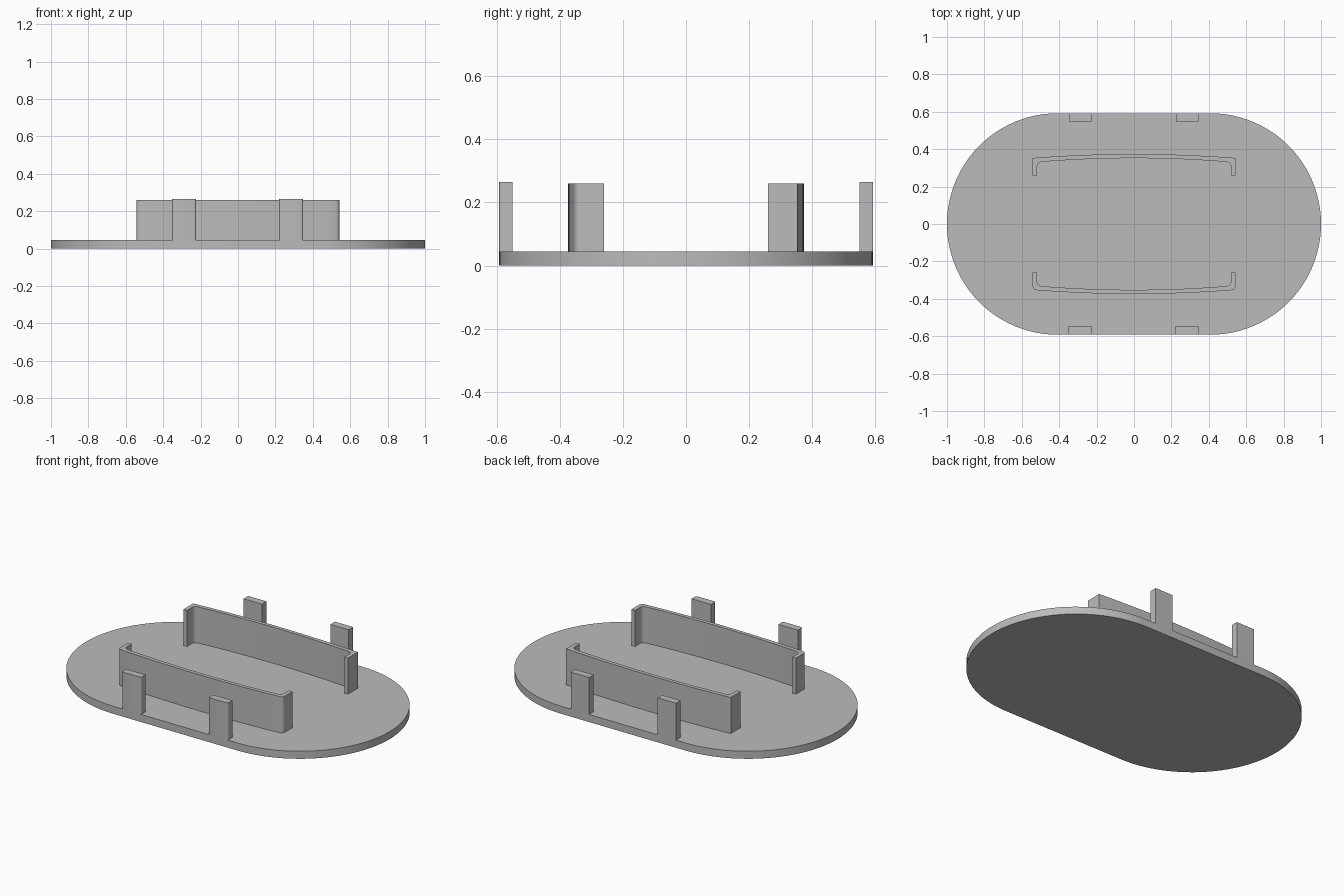
import bpy
import bmesh
from math import cos, sin, pi

cube = bpy.data.objects.get("Cube")
if cube:
    bpy.data.objects.remove(cube, do_unlink=True)

grey = bpy.data.materials.new("plain_grey")
grey.use_nodes = True
colour = (0.5, 0.5, 0.5, 1)
grey.diffuse_color = colour
grey.node_tree.nodes["Principled BSDF"].inputs["Base Color"].default_value = colour

PLATE_TOP = 0.045
HALF_DEPTH = 0.592


def arc(cx, cy, r, start, end, steps):
    """Points along a circular arc, angles in half turns."""
    angles = [pi * (start + (end - start) * i / steps) for i in range(steps + 1)]
    return [(cx + r * cos(a), cy + r * sin(a)) for a in angles]


def extrude_outline(name, outline, z0, z1):
    """Upright solid from a plan outline."""
    bm = bmesh.new()
    face = bm.faces.new([bm.verts.new((x, y, z0)) for x, y in outline])
    top = bmesh.ops.extrude_face_region(bm, geom=[face])["geom"]
    verts = [v for v in top if isinstance(v, bmesh.types.BMVert)]
    bmesh.ops.translate(bm, vec=(0, 0, z1 - z0), verts=verts)
    bmesh.ops.recalc_face_normals(bm, faces=bm.faces)
    mesh = bpy.data.meshes.new(name)
    bm.to_mesh(mesh)
    bm.free()
    mesh.materials.append(grey)
    obj = bpy.data.objects.new(name, mesh)
    bpy.context.collection.objects.link(obj)
    bpy.ops.object.select_all(action="DESELECT")
    obj.select_set(True)
    bpy.context.view_layer.objects.active = obj
    bpy.ops.object.shade_smooth_by_angle(angle=pi / 6)
    return obj


# Base plate with semicircular ends
centre = 1 - HALF_DEPTH
plate = (arc(centre, 0, HALF_DEPTH, -0.5, 0.5, 48)
         + arc(-centre, 0, HALF_DEPTH, 0.5, 1.5, 48))
extrude_outline("base_plate", plate, 0, PLATE_TOP)


def bowed(half, y_end, y_mid, steps=16):
    """Shallow bow from +half to -half."""
    xs = [half * (1 - 2 * i / steps) for i in range(steps + 1)]
    return [(x, y_mid - (y_mid - y_end) * (x / half) ** 2) for x in xs]


def rail_outline(corner):
    """Bowed wall with short inward returns; corner rounds the outside."""
    out, inn, tip = 0.542, 0.518, 0.26
    outer = [(out, tip)]
    if corner:
        outer += arc(out - corner, 0.353 - corner, corner, 0, 0.4, 5)
        outer += bowed(out - corner, 0.354, 0.374)
        outer += arc(corner - out, 0.353 - corner, corner, 0.6, 1, 5)
    else:
        outer += bowed(out, 0.353, 0.374)
    outer.append((-out, tip))
    fillet = 0.024
    inner = [(-inn, tip)]
    inner += arc(fillet - inn, 0.331 - fillet, fillet, 1, 0.6, 5)
    inner += bowed(inn - fillet, 0.332, 0.352)[::-1]
    inner += arc(inn - fillet, 0.331 - fillet, fillet, 0.4, 0, 5)
    inner.append((inn, tip))
    return outer + inner


# Front and back rails and edge tabs
for side, sign, corner, half, bevel in (("front", -1, 0.02, 0.064, 0.01),
                                        ("back", 1, 0, 0.06, 0)):
    rail = [(x, sign * y) for x, y in rail_outline(corner)]
    extrude_outline(side + "_rail", rail, PLATE_TOP, 0.26)
    for hand, x in (("right", -0.288), ("left", 0.284)):
        inside, edge = 0.549, HALF_DEPTH
        tab = [(x - half, inside), (x + half, inside)]
        if bevel:
            tab += arc(x + half - bevel, edge - bevel, bevel, 0, 0.5, 4)
            tab += arc(x - half + bevel, edge - bevel, bevel, 0.5, 1, 4)
        else:
            tab += [(x + half, edge), (x - half, edge)]
        extrude_outline(f"{side}_{hand}_tab", [(px, sign * py) for px, py in tab],
                        PLATE_TOP, 0.265)
